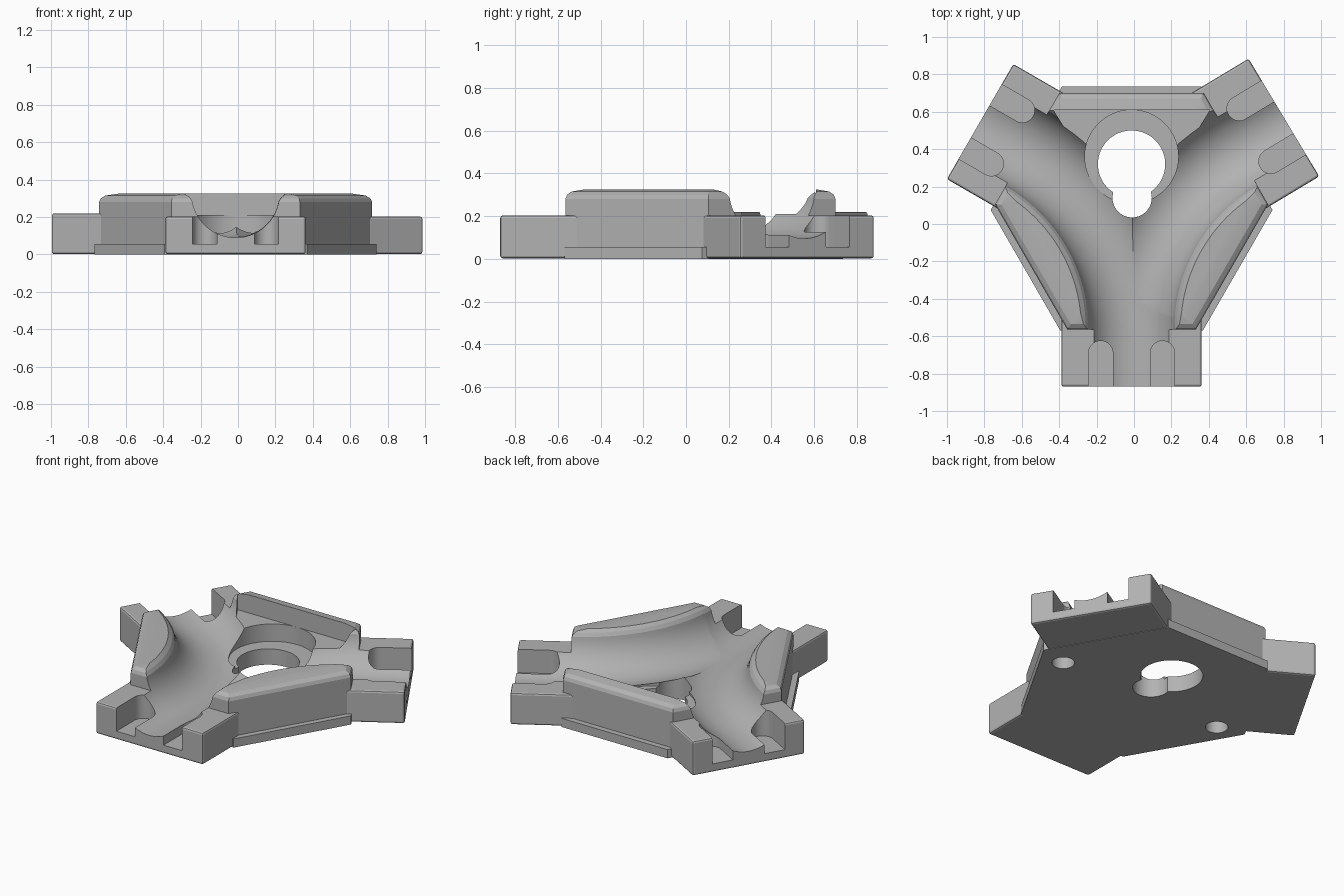
import bpy, bmesh
from math import sin, cos, radians, sqrt
from mathutils import Vector

if "Cube" in bpy.data.objects:
    bpy.data.objects.remove(bpy.data.objects["Cube"])

grey = bpy.data.materials.new("plain_grey")
grey.use_nodes = True
tone = (0.45, 0.45, 0.45, 1)
grey.diffuse_color = tone
grey.node_tree.nodes["Principled BSDF"].inputs["Base Color"].default_value = tone

CENTRE = Vector((-0.013, 0.08))


def direction(deg):
    return Vector((cos(radians(deg)), sin(radians(deg))))


def loft(name, rings, bevel=0):
    """Skin a stack of closed rings and cap both ends."""
    bm = bmesh.new()
    loops = [[bm.verts.new(p) for p in ring] for ring in rings]
    n = len(loops[0])
    for a, b in zip(loops, loops[1:]):
        for i in range(n):
            j = (i + 1) % n
            bm.faces.new((a[i], a[j], b[j], b[i]))
    bm.faces.new(loops[0])
    bm.faces.new(loops[-1])
    bmesh.ops.recalc_face_normals(bm, faces=bm.faces)
    if bevel:
        bmesh.ops.bevel(bm, geom=list(bm.edges), offset=bevel, segments=2,
                        profile=0.5, affect='EDGES')
    mesh = bpy.data.meshes.new(name)
    bm.to_mesh(mesh)
    bm.free()
    mesh.materials.append(grey)
    obj = bpy.data.objects.new(name, mesh)
    bpy.context.collection.objects.link(obj)
    return obj


def prism(name, outline, z0, z1, bevel=0):
    return loft(name, [[(x, y, z) for x, y in outline] for z in (z0, z1)], bevel)


def disc(name, x, y, radius, z0, z1):
    outline = [Vector((x, y)) + radius * direction(a) for a in range(0, 360, 6)]
    return prism(name, outline, z0, z1)


def hexagon(wall, end):
    """Six corners; wall and end are the distances of alternating sides."""
    points = []
    for a in (30, 150, 270):
        n = direction(a)
        side = Vector((-n.y, n.x))
        reach = (wall - end / 2) / (sqrt(3) / 2)
        points += [CENTRE + end * n + s * reach * side for s in (-1, 1)]
    return points


def arm_point(angle, along, across):
    u = direction(angle)
    return CENTRE + along * u + across * Vector((-u.y, u.x))


def trough(name, mid, scale):
    """Rounded channel swept from the front arm to a rear arm."""
    bend = 0.64
    pivot = CENTRE + 2 * bend * direction(mid)
    path = [CENTRE + 1.2 * direction(mid + 60)]
    path += [pivot + sqrt(3) * bend * direction(mid + 150 + 2.5 * i) for i in range(25)]
    path.append(CENTRE + 1.2 * direction(mid - 60))
    profile = [(0.235 * cos(radians(a)), 0.325 + 0.235 * sin(radians(a)))
               for a in range(190, 351, 5)]
    profile += [(0.245, 0.305), (0.27, 0.326), (0.27, 0.6)]
    profile += [(-0.27, 0.6), (-0.27, 0.326), (-0.245, 0.305)]
    rings = []
    for i, p in enumerate(path):
        t = (path[min(i + 1, len(path) - 1)] - path[max(i - 1, 0)]).normalized()
        if i == 1:
            t = (path[1] - path[0]).normalized()
        if i == len(path) - 2:
            t = (path[-1] - path[-2]).normalized()
        rings.append([(p.x - t.y * x * scale, p.y + t.x * x * scale,
                       0.6 - (0.6 - z) * scale) for x, z in profile])
    return loft(name, rings)


def combine(target, other, operation):
    mod = target.modifiers.new("join", 'BOOLEAN')
    mod.operation = operation
    mod.solver = 'EXACT'
    mod.object = other
    graph = bpy.context.evaluated_depsgraph_get()
    graph.update()
    result = bpy.data.meshes.new_from_object(target.evaluated_get(graph))
    target.modifiers.clear()
    target.data = result
    bpy.data.objects.remove(other)


# Hexagonal body with softened upper rim, on a wider foot
steps = [(0.62, 0.02), (0.62, 0.28), (0.612, 0.3), (0.59, 0.315), (0.53, 0.325)]
body = loft("track_junction", [[(x, y, z) for x, y in hexagon(w, w + 0.025)]
                               for w, z in steps])
combine(body, prism("foot", hexagon(0.655, 0.65), 0, 0.055), 'UNION')

# Three connector arms: angle, reach, half width, height
ARMS = [(270, 0.95, 0.375, 0.203), (150, 0.935, 0.355, 0.22), (31, 0.95, 0.367, 0.203)]
for angle, reach, half, height in ARMS:
    corners = [arm_point(angle, d, s) for d, s in
               ((0.5, -half), (reach, -half), (reach, half), (0.5, half))]
    combine(body, prism("arm", corners, 0.002, height, 0.012), 'UNION')

# Curved channels
combine(body, trough("left_channel", 210, 1.0), 'DIFFERENCE')
combine(body, trough("right_channel", 330, 0.99), 'DIFFERENCE')

# Lowered deck between the channels and the back wall
deck = [(-0.43, 0.61), (-0.013, -0.1), (0.405, 0.61)]
combine(body, prism("deck", deck, 0.21, 0.6), 'DIFFERENCE')

# Counterbore, keyhole and blind holes underneath
for x, y, r, z0, z1 in ((-0.013, 0.36, 0.25, 0.1, 0.6),
                        (-0.013, 0.32, 0.18, -0.1, 0.55),
                        (-0.01, 0.14, 0.105, -0.12, 0.5),
                        (-0.59, 0.035, 0.065, -0.1, 0.1),
                        (0.56, 0.035, 0.065, -0.1, 0.1)):
    combine(body, disc("hole", x, y, r, z0, z1), 'DIFFERENCE')

# Round-ended slots, two in each arm
for angle, reach, half, height in ARMS:
    for side in (-1, 1):
        slot = [arm_point(angle, 0.77 + 0.065 * cos(radians(a)),
                          side * 0.165 + 0.065 * sin(radians(a)))
                for a in range(90, 271, 10)]
        slot += [arm_point(angle, 1.1, side * 0.165 + s * 0.065) for s in (-1, 1)]
        combine(body, prism("slot", slot, 0.055, 0.7), 'DIFFERENCE')

# Smooth curved surfaces, crisp edges
bpy.ops.object.select_all(action='DESELECT')
body.select_set(True)
bpy.context.view_layer.objects.active = body
bpy.ops.object.shade_smooth_by_angle(angle=radians(14))
weighted = body.modifiers.new("even_shading", 'WEIGHTED_NORMAL')
weighted.keep_sharp = True
